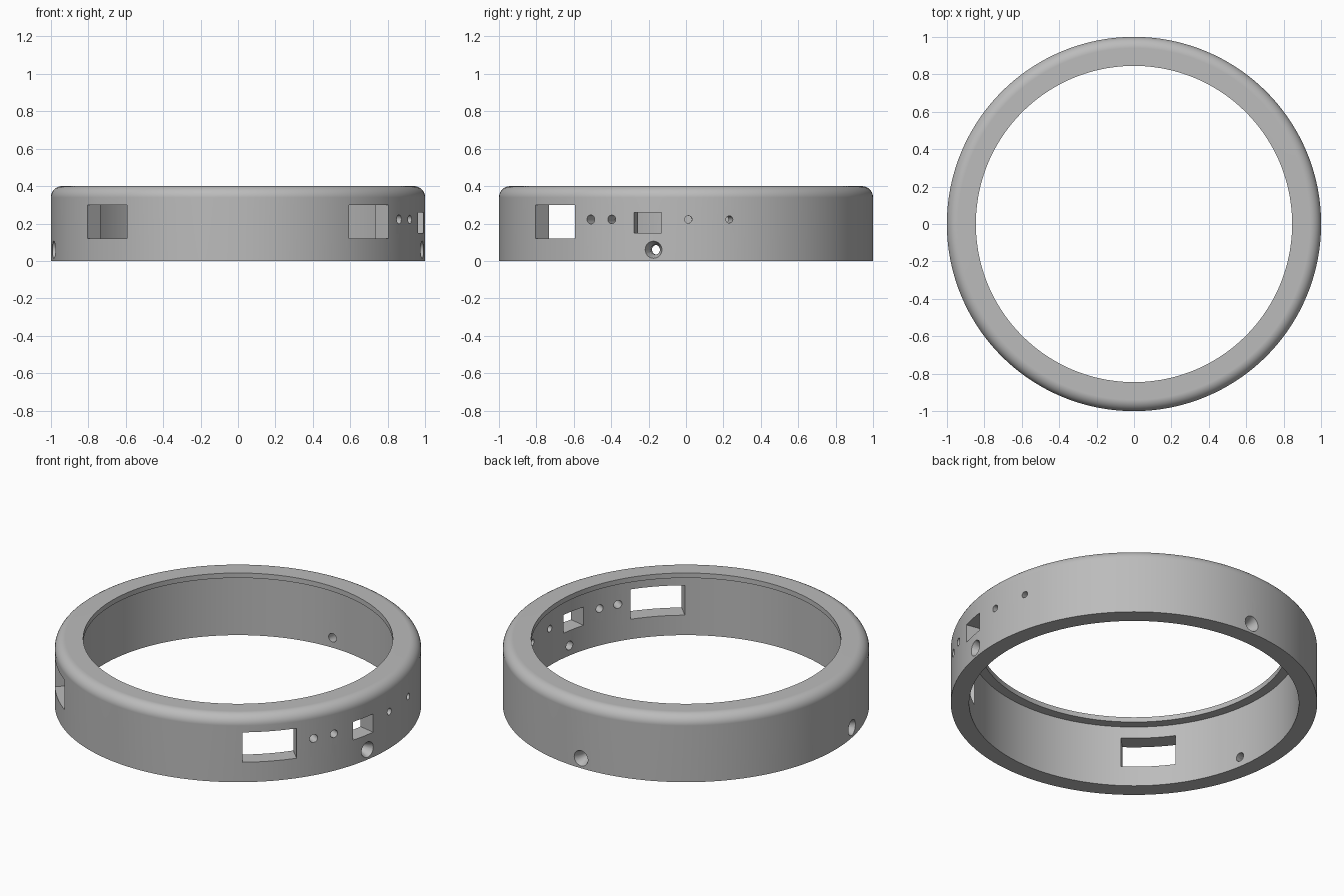
import bpy
import bmesh
from math import cos, sin, radians, pi
from mathutils import Matrix, Vector

cube = bpy.data.objects.get("Cube")
if cube:
    bpy.data.objects.remove(cube)

HEIGHT, OUTER, INNER, LIP, FILLET = 0.4, 1.0, 0.9, 0.845, 0.06

grey = bpy.data.materials.new("plain_grey")
grey.use_nodes = True
colour = (0.5, 0.5, 0.5, 1)
grey.diffuse_color = colour
grey.node_tree.nodes["Principled BSDF"].inputs["Base Color"].default_value = colour


def make_object(name, bm):
    bmesh.ops.recalc_face_normals(bm, faces=bm.faces)
    mesh = bpy.data.meshes.new(name)
    bm.to_mesh(mesh)
    bm.free()
    mesh.materials.append(grey)
    obj = bpy.data.objects.new(name, mesh)
    bpy.context.collection.objects.link(obj)
    return obj


def revolve(name, profile, steps):
    """Spin a closed (radius, z) profile into a full ring."""
    bm = bmesh.new()
    verts = [bm.verts.new((r, 0, z)) for r, z in profile]
    edges = [bm.edges.new((v, verts[i - 1])) for i, v in enumerate(verts)]
    bmesh.ops.spin(bm, geom=verts + edges, cent=(0, 0, 0), axis=(0, 0, 1),
                   angle=2 * pi, steps=steps, use_merge=True)
    bmesh.ops.remove_doubles(bm, verts=bm.verts, dist=1e-5)
    return make_object(name, bm)


def radial(angle, z, distance):
    """Place local +z along the outward direction at an angle."""
    a = radians(angle)
    out = Vector((cos(a), sin(a), 0))
    side = Vector((-sin(a), cos(a), 0))
    m = Matrix((side, Vector((0, 0, 1)), out)).transposed().to_4x4()
    m.translation = out * distance + Vector((0, 0, z))
    return m


# Ring wall with a rounded top edge and a thin inward lip
arc = [(OUTER - FILLET + FILLET * cos(i * pi / 16),
        HEIGHT - FILLET + FILLET * sin(i * pi / 16)) for i in range(9)]
ring = revolve("ring_housing", [(INNER, 0), (OUTER, 0)] + arc
               + [(LIP, HEIGHT), (LIP, 0.37), (INNER, 0.37)], 180)

# Cutters: rectangular ports, round holes, countersunk screw holes
bm = bmesh.new()


def port(angle, z, width, height):
    size = Matrix.Diagonal((width, height, 0.4, 1))
    bmesh.ops.create_cube(bm, size=1, matrix=radial(angle, z, 0.95) @ size)


def hole(angle, z, radius, outer_radius=None, depth=0.4, distance=0.95):
    bmesh.ops.create_cone(bm, cap_ends=True, segments=28, radius1=radius,
                          radius2=outer_radius or radius, depth=depth,
                          matrix=radial(angle, z, distance))


for angle in (-45, -135):
    port(angle, 0.21, 0.3, 0.18)
port(-11.8, 0.205, 0.15, 0.11)
for angle, radius in ((-30.6, 0.024), (-23.4, 0.023), (0.7, 0.02), (13.4, 0.019)):
    hole(angle, 0.222, radius)
for angle in (-10, 90, 190):
    hole(angle, 0.06, 0.026)
port_cutter = make_object("port_cutter", bm)

bm = bmesh.new()
for angle in (-10, 90, 190):
    hole(angle, 0.06, 0.026, 0.05, 0.06, 0.98)
sink_cutter = make_object("countersink_cutter", bm)

# Cut the openings, then remove the cutters
bpy.context.view_layer.objects.active = ring
ring.select_set(True)
for cutter in (port_cutter, sink_cutter):
    cutter.hide_render = True
    cut = ring.modifiers.new("cut", "BOOLEAN")
    cut.operation = "DIFFERENCE"
    cut.solver = "EXACT"
    cut.object = cutter
    bpy.ops.object.modifier_apply(modifier=cut.name)
    bpy.data.objects.remove(cutter)

# Smooth round surfaces with crisp edges
bpy.ops.object.shade_smooth_by_angle(angle=radians(30))
weighted = ring.modifiers.new("weighted_normals", "WEIGHTED_NORMAL")
weighted.keep_sharp = True
